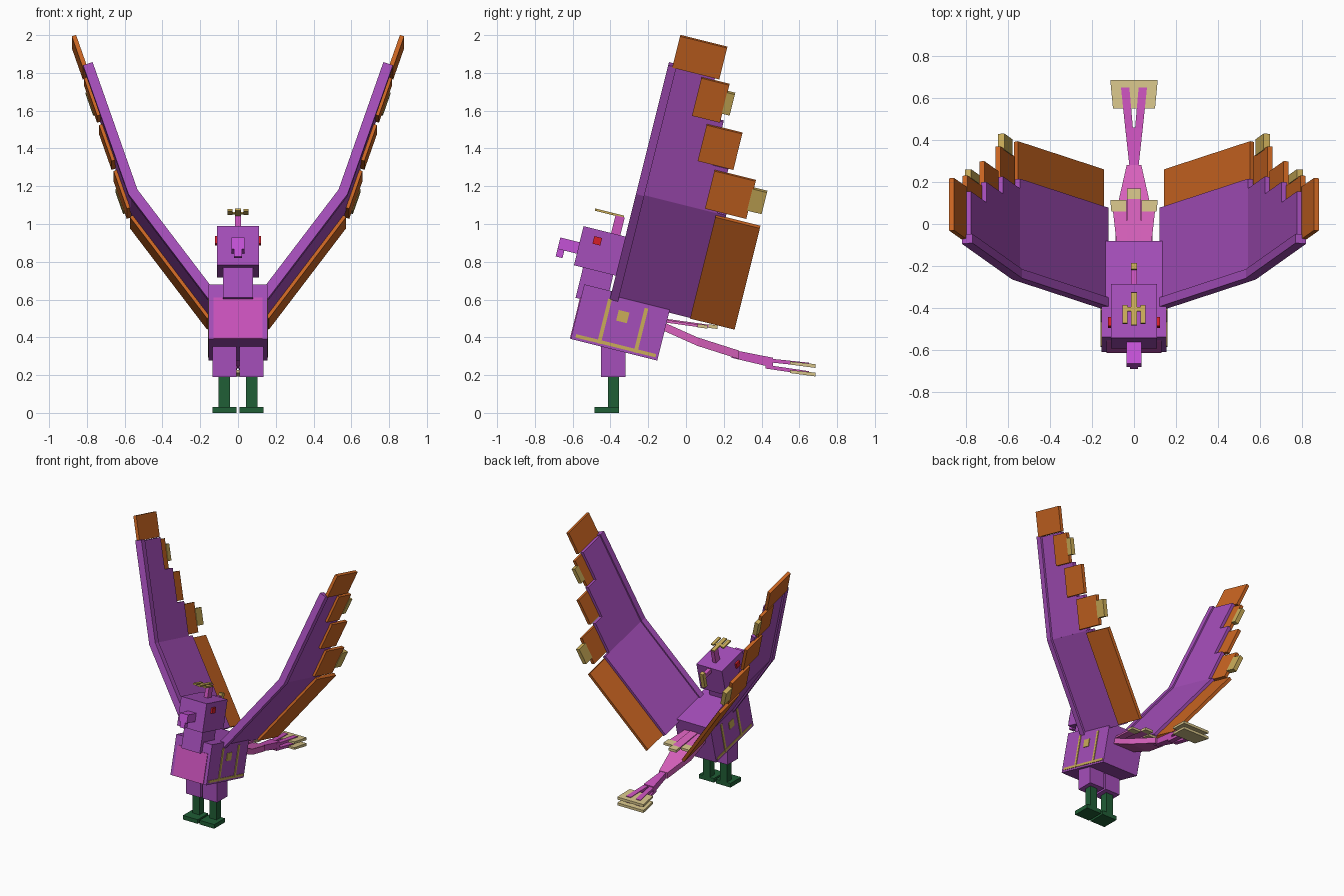
import bpy, bmesh, math
from mathutils import Vector

if "Cube" in bpy.data.objects:
    bpy.data.objects.remove(bpy.data.objects["Cube"])

# ---------- colours ----------
def srgb(c):
    c /= 255
    return c / 12.92 if c <= 0.04045 else ((c + 0.055) / 1.055) ** 2.4

def material(name, r, g, b):
    m = bpy.data.materials.new(name)
    m.diffuse_color = (srgb(r), srgb(g), srgb(b), 1)
    m.use_nodes = True
    m.node_tree.nodes["Principled BSDF"].inputs["Base Color"].default_value = m.diffuse_color
    return m

PURPLE = material("purple", 165, 78, 186)
PINK = material("chest pink", 202, 82, 188)
ROSE = material("tail rose", 218, 98, 190)
VIOLET = material("beak violet", 196, 82, 214)
ORANGE = material("orange", 204, 102, 34)
GOLD = material("gold", 202, 172, 88)
CREAM = material("cream", 212, 194, 136)
GREEN = material("dark green", 32, 94, 54)
RED = material("red", 214, 30, 40)

# ---------- helpers ----------
TILT = math.radians(14)
C, S = math.cos(TILT), math.sin(TILT)

def tilted(x, u, v):
    """Bird frame (x, along the back, up from the back) to world."""
    return Vector((x, C * u + S * v, -S * u + C * v))

def loft(name, rings, mat):
    """Closed solid through a list of four-point rings."""
    bm = bmesh.new()
    vs = [[bm.verts.new(p) for p in ring] for ring in rings]
    for a, b in zip(vs, vs[1:]):
        for i in range(4):
            j = (i + 1) % 4
            bm.faces.new((a[i], a[j], b[j], b[i]))
    bm.faces.new(vs[0][::-1])
    bm.faces.new(vs[-1])
    bmesh.ops.recalc_face_normals(bm, faces=bm.faces)
    me = bpy.data.meshes.new(name)
    bm.to_mesh(me)
    bm.free()
    me.materials.append(mat)
    ob = bpy.data.objects.new(name, me)
    bpy.context.collection.objects.link(ob)
    return ob

def box(name, x, y, z, mat, frame=tilted):
    """Box from three ranges, by default in the tilted bird frame."""
    return loft(name, [[frame(a, b, c) for b, c in
                ((y[0], z[0]), (y[1], z[0]), (y[1], z[1]), (y[0], z[1]))] for a in x], mat)

def upright(x, y, z):
    return Vector((x, y, z))

def pair(name, x, y, z, mat, frame=tilted):
    for side, s in (("right", 1), ("left", -1)):
        box(f"{name}_{side}", (s * x[0], s * x[1]), y, z, mat, frame)

# ---------- body, neck, head ----------
box("body", (-.155, .155), (-.687, -.215), (.232, .53), PURPLE)
box("chest_panel", (-.13, .13), (-.692, -.686), (.233, .458), PINK)
box("neck", (-.08, .08), (-.715, -.55), (.45, .62), PURPLE)
box("head", (-.11, .11), (-.765, -.50), (.615, .828), PURPLE)
box("beak", (-.035, .035), (-.87, -.76), (.678, .74), VIOLET)
box("beak_hook", (-.02, .02), (-.87, -.833), (.637, .68), VIOLET)
pair("eye", (.105, .123), (-.697, -.655), (.75, .791), RED)

# harness trim on the flanks
pair("trim_front_strap", (.15, .16), (-.546, -.526), (.245, .487), GOLD)
pair("trim_rear_strap", (.15, .16), (-.347, -.327), (.245, .487), GOLD)
pair("trim_lower_band", (.15, .159), (-.665, -.228), (.246, .264), GOLD)
pair("trim_badge", (.15, .16), (-.477, -.419), (.385, .443), GOLD)

# crest on top and behind the head
box("crest_stem", (-.015, .015), (-.615, -.565), (.82, .925), PINK)
box("crest_bar", (-.015, .015), (-.728, -.57), (.922, .934), GOLD)
box("crest_cross", (-.045, .045), (-.66, -.64), (.923, .932), GOLD)
pair("crest_side_bar", (.03, .055), (-.72, -.63), (.922, .934), GOLD)
box("rear_crest_stem", (-.015, .015), (-.51, -.43), (.79, .82), PINK)
box("rear_crest_tip", (-.015, .015), (-.43, -.40), (.72, .84), GOLD)

# ---------- legs ----------
pair("thigh", (.008, .135), (-.45, -.32), (.19, .40), PURPLE, upright)
pair("leg", (.043, .103), (-.412, -.355), (.02, .20), GREEN, upright)
pair("foot", (.008, .135), (-.485, -.355), (0, .032), GREEN, upright)

# ---------- wings ----------
ROOT, ELBOW, TIP = Vector((.155, .485)), Vector((.58, 1.06)), Vector((.82, 1.763))
DIRS = [(ELBOW - ROOT).normalized(), (TIP - ELBOW).normalized()]
NORMS = [Vector((-d.y, d.x)) for d in DIRS]
MITRE = (NORMS[0] + NORMS[1]) / (1 + NORMS[0].dot(NORMS[1]))

def wing_ring(s, pt, n, u, w):
    """Cross-section at a wing station: u is the chord range, w the thickness range."""
    pts = [(pt + n * b, a) for a, b in ((u[0], w[0]), (u[1], w[0]), (u[1], w[1]), (u[0], w[1]))]
    return [tilted(s * p.x, a, p.y) for p, a in pts]

def feather(name, s, seg, u, v, w, mat):
    """Flat panel lying on one wing segment between two heights."""
    start, d, n = ((ROOT, ELBOW)[seg], DIRS[seg], NORMS[seg])
    loft(name, [wing_ring(s, start + d * ((h - start.y) / d.y), n, u, w) for h in v], mat)

# chord range, height range of each outer feather, then of the gold tips
FEATHERS = [((-.513, -.256), (1.757, 1.928)), ((-.35, -.197), (1.535, 1.74)),
            ((-.263, -.068), (1.31, 1.506)), ((-.164, .061), (1.075, 1.28))]
TIPS = [((-.20, -.157), (1.585, 1.70)), ((.055, .134), (1.12, 1.238))]
# trailing edge and height range of the stepped outer membrane
STEPS = [(-.28, (1.535, 1.755)), (-.18, (1.30, 1.537)), (-.095, (1.06, 1.302))]

for side, s in (("right", 1), ("left", -1)):
    bar, sheet = (-.537, -.492), (.014, .042)
    loft(f"wing_arm_{side}", [wing_ring(s, p, n, bar, (0, .053)) for p, n in
         ((ROOT, NORMS[0]), (ELBOW, MITRE), (TIP, NORMS[1]))], PURPLE)
    loft(f"inner_membrane_{side}", [wing_ring(s, p, n, (-.495, -.047), sheet) for p, n in
         ((ROOT, NORMS[0]), (ELBOW, MITRE))], PURPLE)
    for i, (edge, v) in enumerate(STEPS):
        feather(f"outer_membrane_{i}_{side}", s, 1, (-.495, edge), v, sheet, PURPLE)
    feather(f"inner_feather_{side}", s, 0, (-.10, .143), (.492, 1.045), (-.004, .02), ORANGE)
    for i, (u, v) in enumerate(FEATHERS):
        feather(f"outer_feather_{i}_{side}", s, 1, u, v, (-.004, .02), ORANGE)
    for i, (u, v) in enumerate(TIPS):
        feather(f"feather_tip_{i}_{side}", s, 1, u, v, (-.008, .024), GOLD)

# ---------- tail ----------
def tail_piece(name, stations, mat):
    """Each station: y, lower z, upper z, left x, right x."""
    loft(name, [[Vector(p) for p in ((a, y, lo), (b, y, lo), (b, y, hi), (a, y, hi))]
                for y, lo, hi, a, b in stations], mat)

tail_piece("tail_base", [(-.13, .44, .485, -.09, .09), (.06, .355, .40, -.085, .085),
                         (.28, .285, .33, -.035, .035)], ROSE)
tail_piece("tail_middle", [(.24, .292, .335, -.018, .018), (.46, .24, .292, -.042, .042)], PINK)
for side, s in (("right", 1), ("left", -1)):
    for layer, (z0, z1) in (("upper", (.27, .25)), ("lower", (.235, .205))):
        tail_piece(f"tail_fork_{layer}_{side}",
                   [(.42, z0, z0 + .02, s * .002, s * .038),
                    (.65, z1 - .004, z1 + .016, s * .022, s * .062)], PINK)
        # fanned tips
        tail_piece(f"tail_tip_{layer}_{side}",
                   [(.55, z1 + .006, z1 + .022, 0, s * .10),
                    (.685, z1 - .012, z1 + .008, 0, s * .113)], CREAM)

# short upper tail feathers
tail_piece("upper_tail_centre", [(-.12, .485, .50, -.033, .033), (.12, .452, .467, -.033, .033)], ROSE)
tail_piece("upper_tail_centre_tip", [(.12, .45, .469, -.033, .033), (.168, .444, .463, -.033, .033)], CREAM)
for side, s in (("right", 1), ("left", -1)):
    tail_piece(f"upper_tail_side_{side}", [(-.12, .48, .494, s * .03, s * .08),
                                           (.06, .455, .469, s * .036, s * .1)], ROSE)
    tail_piece(f"upper_tail_side_tip_{side}", [(.06, .453, .471, s * .036, s * .108),
                                               (.115, .446, .464, s * .036, s * .113)], CREAM)
